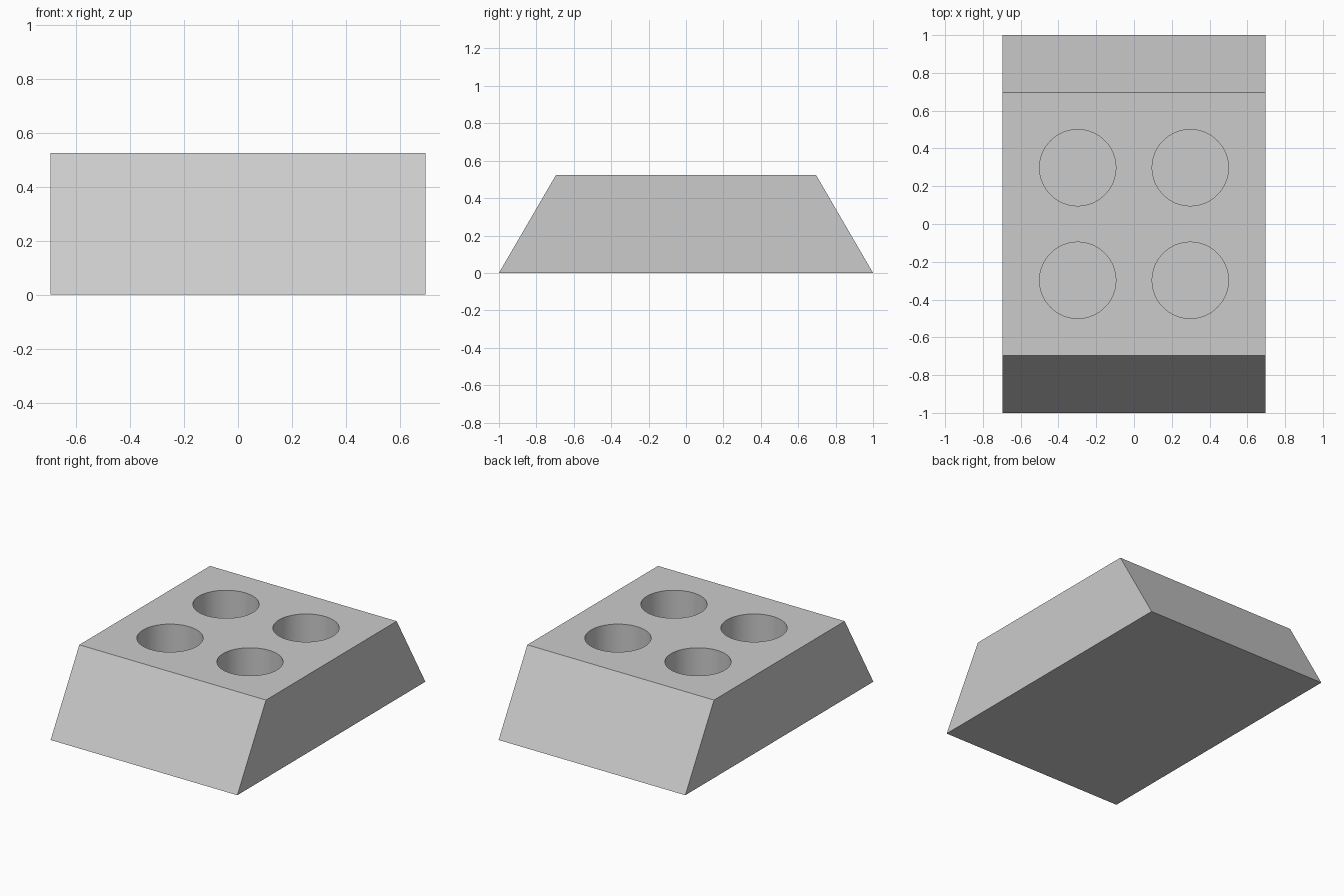
import bpy
import bmesh

cube = bpy.data.objects.get("Cube")
if cube:
    bpy.data.objects.remove(cube, do_unlink=True)

HALF_WIDTH, HALF_LENGTH, HALF_TOP, HEIGHT = 0.695, 1.0, 0.695, 0.524
HOLE_RADIUS, HOLE_OFFSET, HOLE_DEPTH = 0.202, 0.298, 0.4

grey = bpy.data.materials.new("plain grey")
grey.use_nodes = True
colour = (0.6, 0.6, 0.6, 1)
grey.diffuse_color = colour
grey.node_tree.nodes["Principled BSDF"].inputs["Base Color"].default_value = colour


def make_object(name, bm):
    bmesh.ops.recalc_face_normals(bm, faces=bm.faces)
    mesh = bpy.data.meshes.new(name)
    bm.to_mesh(mesh)
    bm.free()
    mesh.materials.append(grey)
    obj = bpy.data.objects.new(name, mesh)
    bpy.context.collection.objects.link(obj)
    return obj


# Block: trapezoid side profile extruded across its width
bm = bmesh.new()
profile = [(-HALF_LENGTH, 0), (HALF_LENGTH, 0), (HALF_TOP, HEIGHT), (-HALF_TOP, HEIGHT)]
side = bm.faces.new([bm.verts.new((-HALF_WIDTH, y, z)) for y, z in profile])
result = bmesh.ops.extrude_face_region(bm, geom=[side])
moved = [v for v in result["geom"] if isinstance(v, bmesh.types.BMVert)]
bmesh.ops.translate(bm, verts=moved, vec=(2 * HALF_WIDTH, 0, 0))
block = make_object("tapered_block", bm)

# Four blind round holes in the top
bm = bmesh.new()
for sx in (-1, 1):
    for sy in (-1, 1):
        made = bmesh.ops.create_cone(bm, cap_ends=True, segments=64, radius1=HOLE_RADIUS,
                                     radius2=HOLE_RADIUS, depth=2 * HOLE_DEPTH)
        bmesh.ops.translate(bm, verts=made["verts"],
                            vec=(sx * HOLE_OFFSET, sy * HOLE_OFFSET, HEIGHT))
cutter = make_object("hole_cutter", bm)

# Cut the holes, then drop the cutter
cut = block.modifiers.new("holes", "BOOLEAN")
cut.operation = "DIFFERENCE"
cut.solver = "EXACT"
cut.object = cutter
bpy.context.view_layer.objects.active = block
block.select_set(True)
bpy.ops.object.modifier_apply(modifier=cut.name)
bpy.data.objects.remove(cutter, do_unlink=True)
bpy.ops.object.shade_smooth_by_angle()
